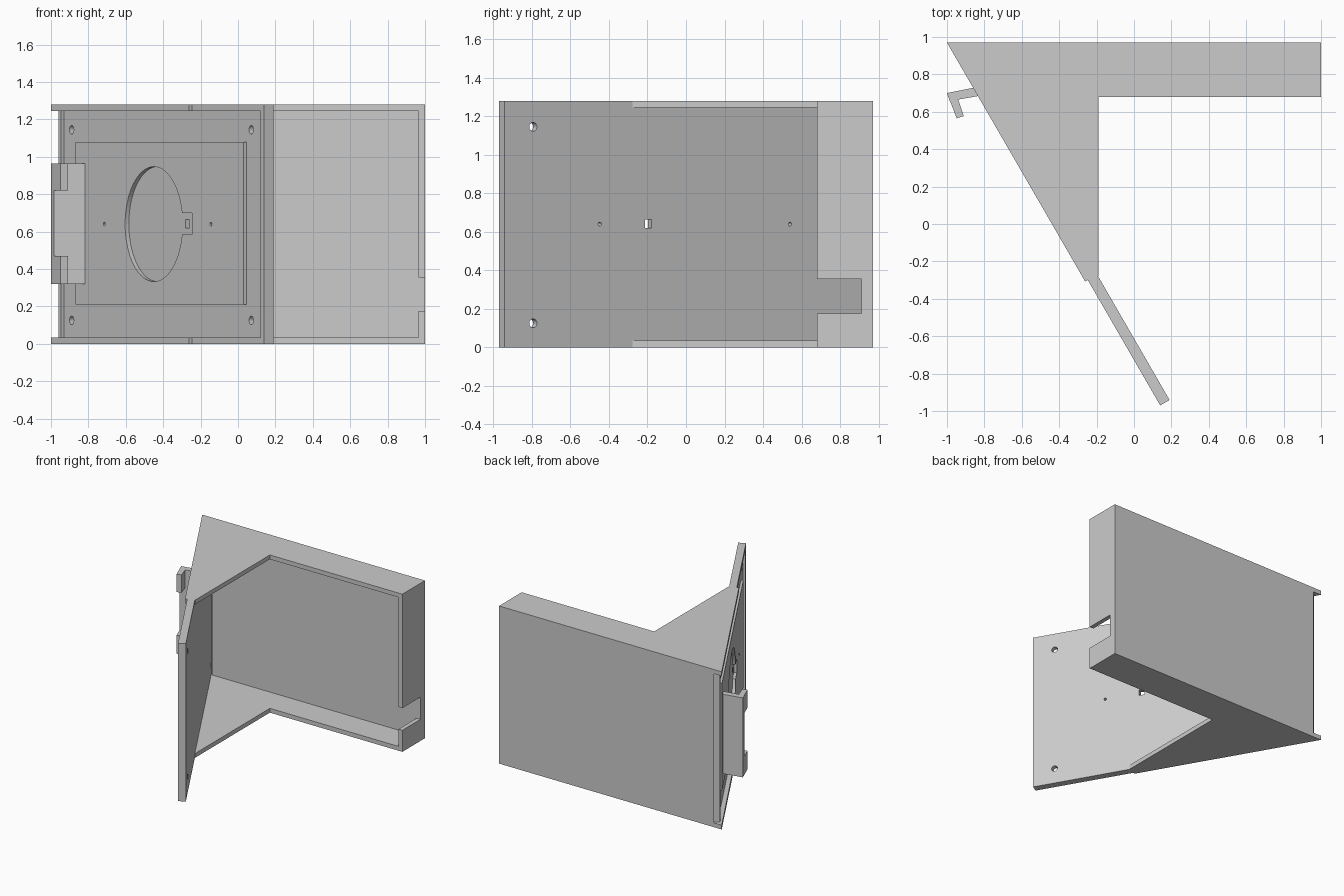
import bpy, bmesh
from mathutils import Vector

if "Cube" in bpy.data.objects:
    bpy.data.objects.remove(bpy.data.objects["Cube"])

# Slanted plate frame: u runs along the plate, w points outward from its face
D = Vector((0.5, -0.866, 0))
N = Vector((-0.866, -0.5, 0))
P0 = Vector((0.14, -0.97, 0))
H, T, WALL = 1.28, 0.058, 0.035


def S(u, w):
    p = P0 + D * u + N * w
    return (p.x, p.y)


def prism(name, pts, z0, z1):
    bm = bmesh.new()
    face = bm.faces.new([bm.verts.new((x, y, z0)) for x, y in pts])
    ext = bmesh.ops.extrude_face_region(bm, geom=[face])
    verts = [v for v in ext["geom"] if isinstance(v, bmesh.types.BMVert)]
    bmesh.ops.translate(bm, verts=verts, vec=(0, 0, z1 - z0))
    bmesh.ops.recalc_face_normals(bm, faces=bm.faces[:])
    me = bpy.data.meshes.new(name)
    bm.to_mesh(me)
    bm.free()
    ob = bpy.data.objects.new(name, me)
    bpy.context.collection.objects.link(ob)
    return ob


def slab(name, u0, u1, w0, w1, z0, z1):
    return prism(name, [S(u0, w0), S(u1, w0), S(u1, w1), S(u0, w1)], z0, z1)


def disc(name, u, z, r, w0, w1, sides):
    x, y = S(u, (w0 + w1) / 2)
    bpy.ops.mesh.primitive_cylinder_add(
        vertices=sides, radius=r, depth=w1 - w0, location=(x, y, z),
        rotation=N.to_track_quat('Z', 'Y').to_euler())
    ob = bpy.context.object
    ob.name = name
    return ob


def combine(target, other, op):
    mod = target.modifiers.new("bool", 'BOOLEAN')
    mod.operation, mod.solver, mod.object = op, 'EXACT', other
    bpy.ops.object.select_all(action='DESELECT')
    bpy.context.view_layer.objects.active = target
    target.select_set(True)
    bpy.ops.object.modifier_apply(modifier=mod.name)
    bpy.data.objects.remove(other, do_unlink=True)


# Slanted mounting plate: recessed face with a raised centre pad
body = slab("bracket_body", -2.2, 0, -T, 0, 0, H)
combine(body, slab("recess", -2.17, -0.04, -0.018, 0.05, WALL, H - WALL), 'DIFFERENCE')
combine(body, slab("pad", -2.02, -0.22, -0.03, 0, 0.21, 1.08), 'UNION')

# Round pocket, cable slot and through holes
combine(body, disc("pocket", -1.18, 0.64, 0.307, -0.023, 0.05, 64), 'DIFFERENCE')
combine(body, slab("slot", -0.90, -0.77, -0.023, 0.05, 0.585, 0.70), 'DIFFERENCE')
combine(body, slab("slot_hole", -0.88, -0.84, -0.1, 0.05, 0.62, 0.665), 'DIFFERENCE')
for u in (-2.09, -0.17):
    for z in (0.125, 1.145):
        combine(body, disc("screw_hole", u, z, 0.023, -0.1, 0.05, 24), 'DIFFERENCE')
for u in (-1.71, -0.57):
    combine(body, disc("pin_hole", u, 0.64, 0.01, -0.1, 0.05, 16), 'DIFFERENCE')

# Back panel and notched end wall
combine(body, prism("back_panel", [(-0.93, 0.97), (1, 0.97), (1, 0.912), (-0.87, 0.912)], 0, H), 'UNION')
end_wall = prism("end_wall", [(1 - WALL, 0.68), (1, 0.68), (1, 0.97), (1 - WALL, 0.97)], 0, H)
combine(end_wall, prism("notch", [(0.9, 0.6), (1.1, 0.6), (1.1, 0.912), (0.9, 0.912)], 0.175, 0.355), 'DIFFERENCE')
combine(body, end_wall, 'UNION')

# Top and bottom walls, overhanging the slanted plate slightly
cap = [(-1, 0.97), (1, 0.97), (1, 0.68), (-0.19, 0.68), (-0.19, -0.277), S(-0.774, -0.04), S(-0.774, 0.016)]
for z0, z1 in ((0, WALL), (H - WALL, H)):
    combine(body, prism("cap", cap, z0, z1), 'UNION')

# Side hook: full-height arm with two bent lips
hook = prism("side_hook", [(-0.81, 0.738), (-1, 0.70), (-0.985, 0.657), (-0.79, 0.692)], 0.32, 0.965)
lip = [(-1, 0.70), (-0.948, 0.565), (-0.91, 0.577), (-0.94, 0.665), (-0.94, 0.711)]
for z0, z1 in ((0.32, 0.47), (0.82, 0.965)):
    combine(hook, prism("lip", lip, z0, z1), 'UNION')
